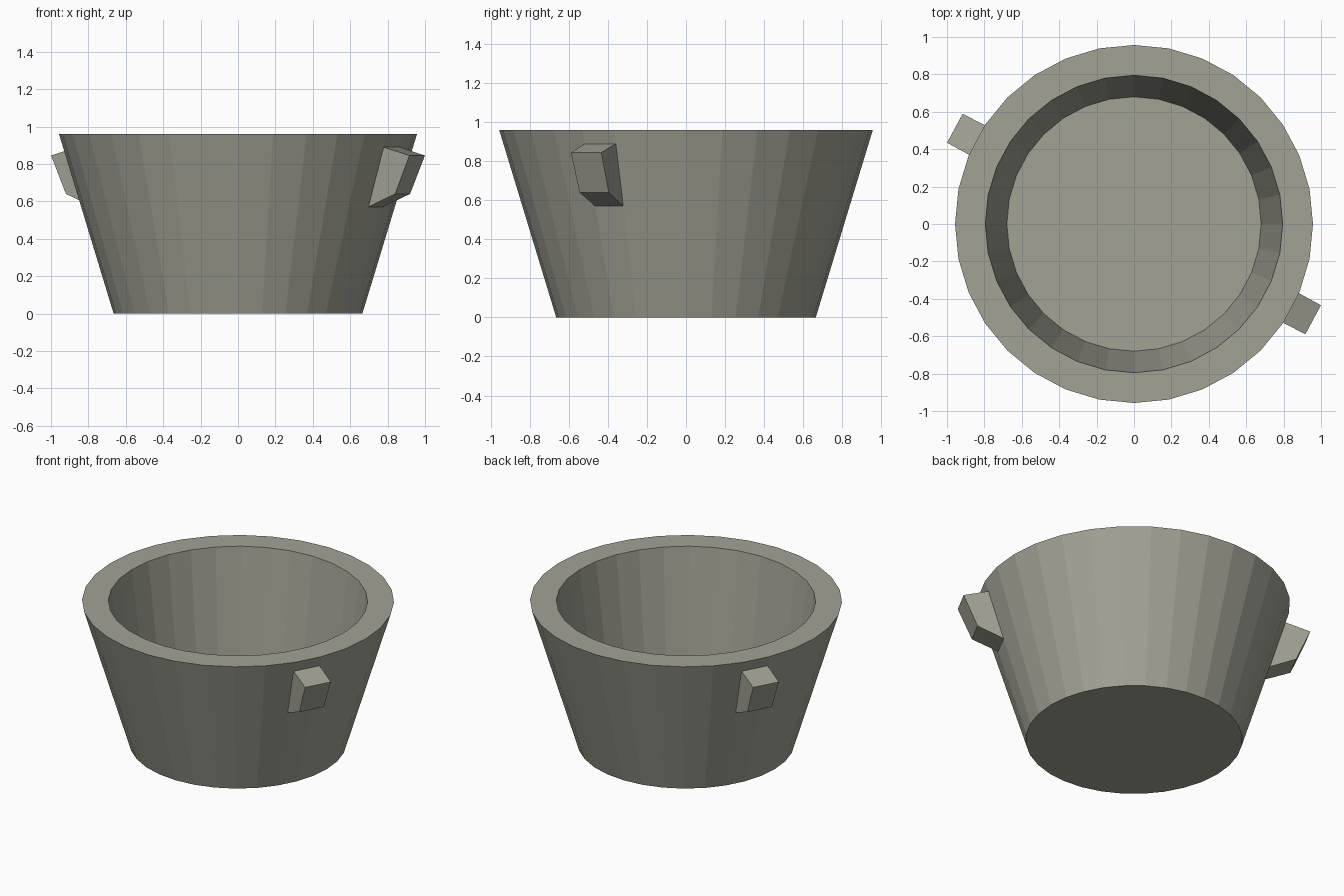
import bpy, bmesh, math

if "Cube" in bpy.data.objects:
    bpy.data.objects.remove(bpy.data.objects["Cube"])

SIDES = 32
STEP = 2 * math.pi / SIDES

stone = bpy.data.materials.new("stone")
stone.diffuse_color = (0.36, 0.36, 0.30, 1)
stone.use_nodes = True
stone.node_tree.nodes["Principled BSDF"].inputs["Base Color"].default_value = stone.diffuse_color


def make_object(name, bm):
    bmesh.ops.recalc_face_normals(bm, faces=bm.faces)
    mesh = bpy.data.meshes.new(name)
    bm.to_mesh(mesh)
    bm.free()
    mesh.materials.append(stone)
    obj = bpy.data.objects.new(name, mesh)
    bpy.context.collection.objects.link(obj)
    return obj


# Tapered bowl: rings (radius, height) from underside, over the rim, to the inner floor
bm = bmesh.new()
rings = []
for r, z in [(0.665, 0), (0.957, 0.96), (0.795, 0.96), (0.68, 0.1)]:
    rings.append([bm.verts.new((r * math.cos(i * STEP), r * math.sin(i * STEP), z))
                  for i in range(SIDES)])
for low, high in zip(rings, rings[1:]):
    for i in range(SIDES):
        j = (i + 1) % SIDES
        bm.faces.new((low[i], low[j], high[j], high[i]))
bm.faces.new(rings[0])
bm.faces.new(rings[-1])
make_object("bowl", bm)


# Wedge lug growing from one wall facet: profile of (distance out, height, half width),
# with its root sunk slightly into the wall
def make_lug(name, angle):
    bm = bmesh.new()
    profile = [(0.90, 0.899, 0.090), (1.086, 0.845, 0.088),
               (0.998, 0.64, 0.085), (0.81, 0.56, 0.081)]
    sides = [[bm.verts.new((r, s * w, z)) for r, z, w in profile] for s in (-1, 1)]
    for side in sides:
        bm.faces.new(side)
    for i in range(4):
        j = (i + 1) % 4
        bm.faces.new((sides[0][i], sides[0][j], sides[1][j], sides[1][i]))
    make_object(name, bm).rotation_euler.z = angle


make_lug("right_lug", -2.5 * STEP)
make_lug("left_lug", math.pi - 2.5 * STEP)
